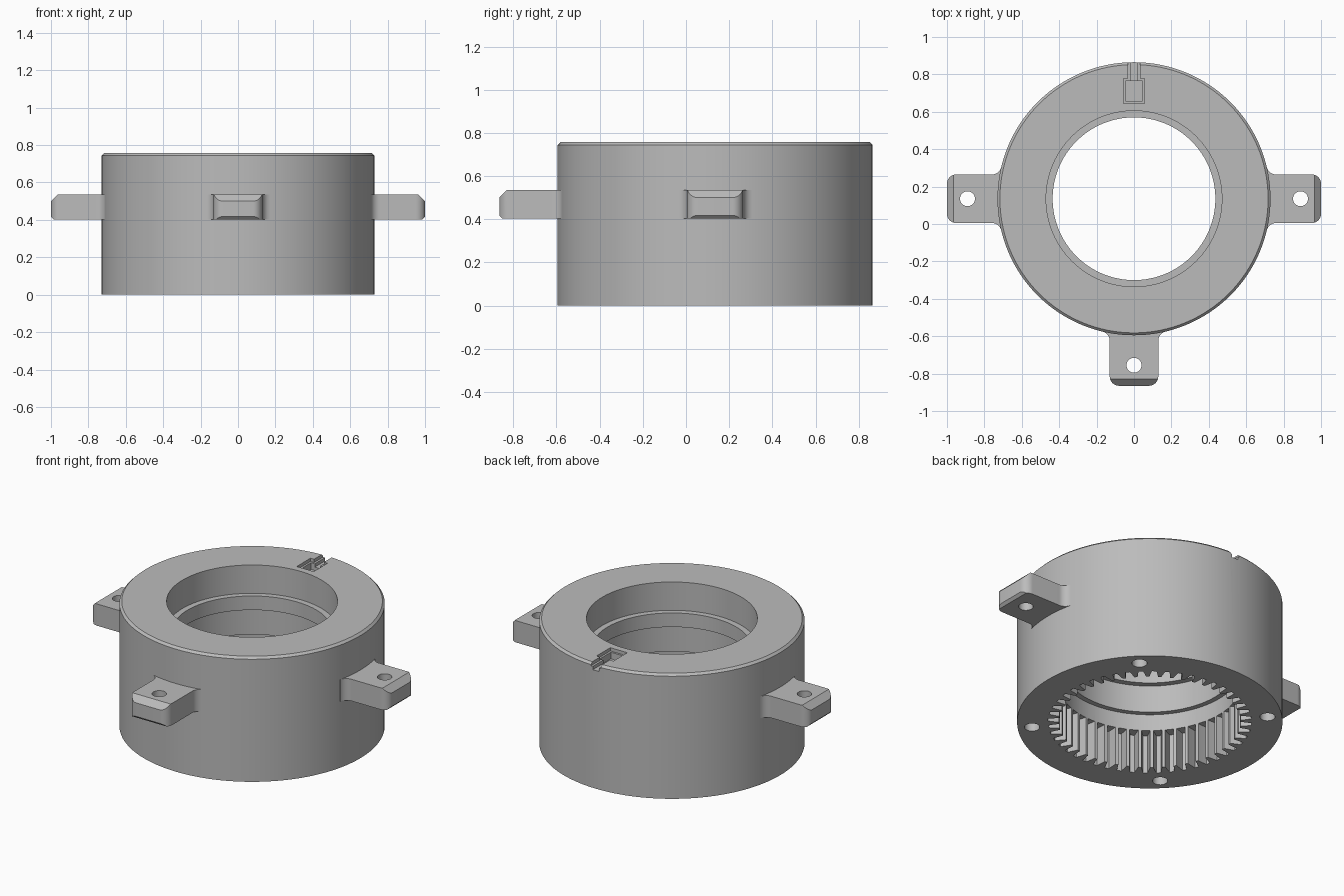
import bpy, bmesh
from math import pi, cos, sin, radians, sqrt, asin
from mathutils import Vector, Matrix

cube = bpy.data.objects.get("Cube")
if cube:
    bpy.data.objects.remove(cube, do_unlink=True)

CENTRE = Vector((0, 0.135, 0))   # axis of the ring
OUTER, HEIGHT = 0.73, 0.757
TEETH, SEGMENTS = 48, 128

grey = bpy.data.materials.new("plain grey")
grey.use_nodes = True
grey.diffuse_color = (0.5, 0.5, 0.5, 1)
shader = next(n for n in grey.node_tree.nodes if n.type == 'BSDF_PRINCIPLED')
shader.inputs["Base Color"].default_value = grey.diffuse_color
shader.inputs["Roughness"].default_value = 0.6


def finish(bm, name):
    """Turn a bmesh into a grey object placed on the ring axis."""
    bmesh.ops.recalc_face_normals(bm, faces=bm.faces)
    mesh = bpy.data.meshes.new(name)
    bm.to_mesh(mesh)
    bm.free()
    mesh.materials.append(grey)
    obj = bpy.data.objects.new(name, mesh)
    obj.location = CENTRE
    bpy.context.collection.objects.link(obj)
    return obj


def add_prism(bm, outline, low, high):
    """Extrude a plan outline between two heights."""
    face = bm.faces.new([bm.verts.new((x, y, low)) for x, y in outline])
    top = bmesh.ops.extrude_face_region(bm, geom=[face])["geom"]
    moved = [v for v in top if isinstance(v, bmesh.types.BMVert)]
    bmesh.ops.translate(bm, vec=(0, 0, high - low), verts=moved)


def arc(cx, cy, radius, start, end, steps):
    return [(cx + radius * cos(start + (end - start) * i / steps),
             cy + radius * sin(start + (end - start) * i / steps))
            for i in range(steps + 1)]


def prism(name, outline, low, high):
    bm = bmesh.new()
    add_prism(bm, outline, low, high)
    return finish(bm, name)


def circle(x, y, radius):
    return arc(x, y, radius, 0, 2 * pi, 32)[:-1]


def rectangle(x0, x1, y0, y1):
    return [(x0, y0), (x1, y0), (x1, y1), (x0, y1)]


def activate(obj):
    bpy.ops.object.select_all(action='DESELECT')
    obj.select_set(True)
    bpy.context.view_layer.objects.active = obj


def cut(target, cutter):
    """Subtract a cutter and discard it."""
    bpy.context.view_layer.update()
    cutter.hide_render = True
    mod = target.modifiers.new("cut", 'BOOLEAN')
    mod.operation, mod.solver, mod.object = 'DIFFERENCE', 'EXACT', cutter
    activate(target)
    bpy.ops.object.modifier_apply(modifier=mod.name)
    bpy.data.objects.remove(cutter, do_unlink=True)


def smooth(obj):
    activate(obj)
    bpy.ops.object.shade_smooth_by_angle(angle=radians(25))


# Housing: stepped, hollow section turned around the axis
section = [(0.50, 0), (OUTER, 0), (OUTER, HEIGHT - 0.013), (OUTER - 0.013, HEIGHT),
           (0.47, HEIGHT), (0.47, 0.585), (0.435, 0.585), (0.435, 0.50),
           (0.47, 0.50), (0.47, 0.335), (0.50, 0.335)]
bm = bmesh.new()
rings = []
for s in range(SEGMENTS):
    a = 2 * pi * s / SEGMENTS
    rings.append([bm.verts.new((r * cos(a), r * sin(a), z)) for r, z in section])
for s in range(SEGMENTS):
    here, after = rings[s], rings[(s + 1) % SEGMENTS]
    for i in range(len(section)):
        j = (i + 1) % len(section)
        bm.faces.new((here[i], after[i], after[j], here[j]))
housing = finish(bm, "ring_gear_housing")

# Internal gear teeth: remove the spaces between them
pitch = 2 * pi / TEETH
spaces = []
for t in range(TEETH):
    for r, share in ((0.49, -0.40), (0.53, -0.27), (0.56, -0.17),
                     (0.56, 0.17), (0.53, 0.27), (0.49, 0.40)):
        a = (t + share) * pitch
        spaces.append((r * cos(a), r * sin(a)))
cut(housing, prism("tooth_space_cutter", spaces, -0.1, 0.235))

# Four screw holes in the bottom face
bm = bmesh.new()
for k in range(4):
    a = pi / 4 + k * pi / 2
    add_prism(bm, circle(0.65 * cos(a), 0.65 * sin(a), 0.042), -0.1, 0.2)
cut(housing, finish(bm, "screw_hole_cutter"))

# Switch pocket and its narrow channel to the back rim
cut(housing, prism("pocket_cutter", rectangle(-0.057, 0.057, 0.51, 0.642),
                   HEIGHT - 0.02, 1))
cut(housing, prism("pocket_well_cutter", rectangle(-0.045, 0.045, 0.522, 0.63),
                   HEIGHT - 0.06, 1))
cut(housing, prism("channel_cutter", rectangle(-0.033, 0.033, 0.60, 0.8),
                   HEIGHT - 0.02, 1))
cut(housing, prism("channel_slot_cutter", rectangle(-0.02, 0.02, 0.60, 0.8),
                   HEIGHT - 0.04, 1))
smooth(housing)

# Mounting tabs: filleted at the root, rounded and chamfered at the end
HALF, LOW, HIGH, FILLET, CORNER = 0.13, 0.403, 0.535, 0.05, 0.05
root_x = sqrt((OUTER + FILLET) ** 2 - (HALF + FILLET) ** 2)
lean = asin((HALF + FILLET) / (OUTER + FILLET))
side = arc(root_x, HALF + FILLET, FILLET, pi + lean, 1.5 * pi, 8)
side += arc(1 - CORNER, HALF - CORNER, CORNER, pi / 2, 0, 8)
side.insert(0, (0.62, side[0][1]))
outline = side + [(x, -y) for x, y in reversed(side)]


def make_tab(name, angle):
    bm = bmesh.new()
    add_prism(bm, outline, LOW, HIGH)
    for point, normal in (((0.965, 0, HIGH), (1, 0, 1)), ((0.985, 0, LOW), (1, 0, -1))):
        bmesh.ops.bisect_plane(bm, geom=bm.verts[:] + bm.edges[:] + bm.faces[:],
                               plane_co=point, plane_no=normal, clear_outer=True)
        bmesh.ops.holes_fill(bm, edges=[e for e in bm.edges if e.is_boundary], sides=0)
    tab = finish(bm, name)
    cut(tab, prism("tab_hole_cutter", circle(0.89, 0, 0.04), 0.2, 0.8))
    tab.data.transform(Matrix.Rotation(angle, 4, 'Z'))
    smooth(tab)


for name, angle in (("left_mounting_tab", 0), ("right_mounting_tab", pi),
                    ("front_mounting_tab", -pi / 2)):
    make_tab(name, angle)
